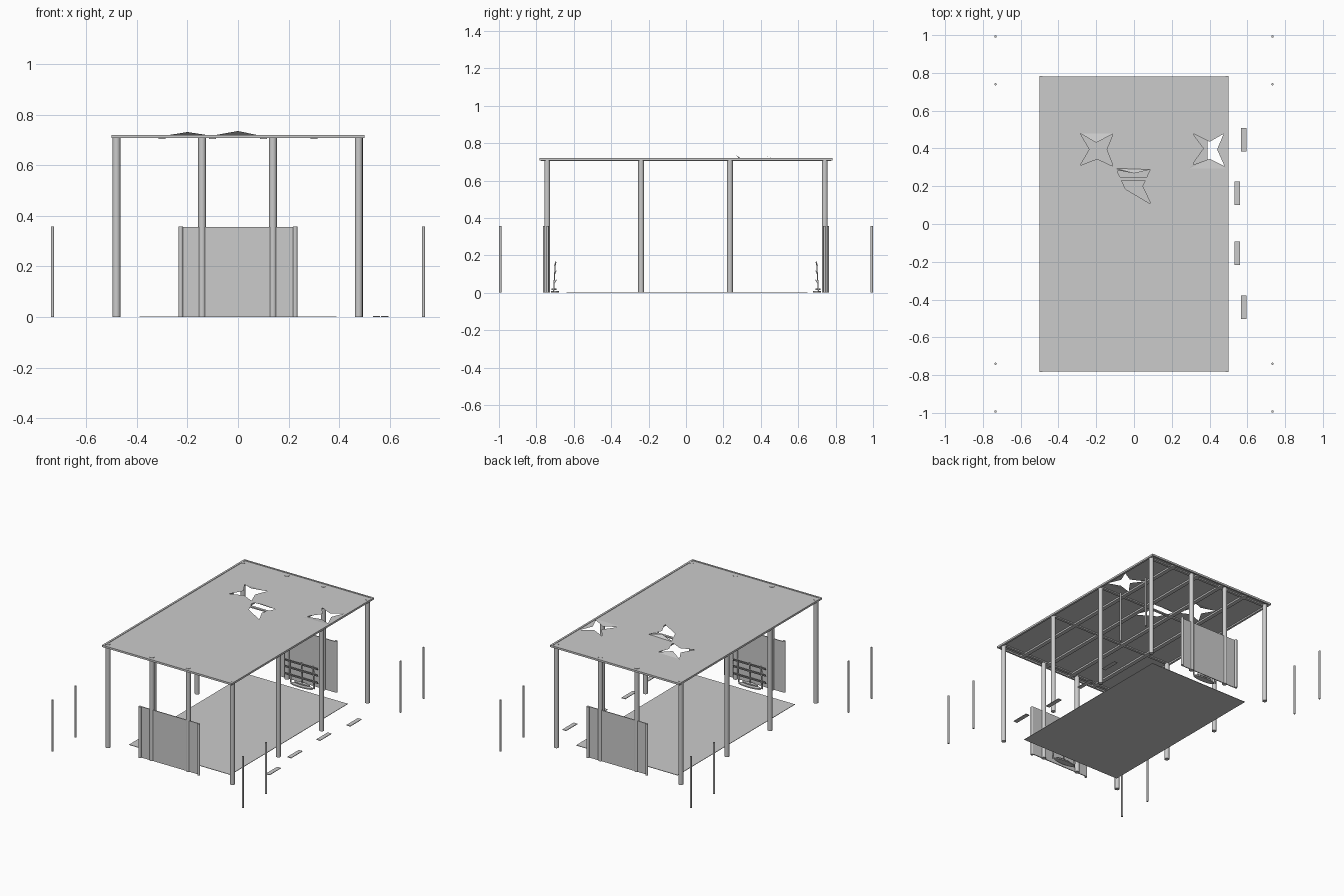
import bpy, bmesh, math
from mathutils import Vector

cube = bpy.data.objects.get("Cube")
if cube:
    bpy.data.objects.remove(cube, do_unlink=True)

mat = bpy.data.materials.new("plain_grey")
mat.use_nodes = True
GREY = (0.6, 0.6, 0.6, 1)
mat.diffuse_color = GREY
mat.node_tree.nodes["Principled BSDF"].inputs["Base Color"].default_value = GREY


def finish(bm, name):
    mesh = bpy.data.meshes.new(name)
    bm.to_mesh(mesh)
    bm.free()
    mesh.materials.append(mat)
    obj = bpy.data.objects.new(name, mesh)
    bpy.context.collection.objects.link(obj)
    return obj


def box(name, center, size, tilt=0):
    bm = bmesh.new()
    bmesh.ops.create_cube(bm, size=1)
    bmesh.ops.scale(bm, vec=size, verts=bm.verts)
    obj = finish(bm, name)
    obj.location = center
    obj.rotation_euler.x = tilt
    return obj


def pole(name, x, y, radius, height, sides=16, base=0, squash=1):
    bm = bmesh.new()
    bmesh.ops.create_cone(bm, cap_ends=True, segments=sides, radius1=radius,
                          radius2=radius, depth=height)
    for f in bm.faces:
        f.smooth = abs(f.normal.z) < 0.5
    for e in bm.edges:
        e.smooth = all(f.smooth for f in e.link_faces)
    bmesh.ops.scale(bm, vec=(1, squash, 1), verts=bm.verts)
    obj = finish(bm, name)
    obj.location = (x, y, base + height / 2)
    return obj


# Canopy sheet: outer field plus a small patch around each torn hole
SHEET_Z = 0.717


def rect(x0, x1, y0, y1):
    return [(x0, y0), (x1, y0), (x1, y1), (x0, y1)]


def fill(bm, outline, holes, lift=None):
    edges, verts = [], []
    for loop in [outline] + holes:
        vs = [bm.verts.new((x, y, SHEET_Z)) for x, y in loop]
        edges += [bm.edges.new((vs[i - 1], vs[i])) for i in range(len(vs))]
        verts.append(vs)
    made = bmesh.ops.triangle_fill(bm, edges=edges, use_beauty=True,
                                   normal=Vector((0, 0, 1)))
    for f in made["geom"]:
        if isinstance(f, bmesh.types.BMFace):
            f.normal_update()
            if f.normal.z < 0:
                f.normal_flip()
    if lift:
        verts[1][lift[0]].co.z += lift[1]


tears = [
    (rect(-0.3, -0.103, 0.296, 0.49),
     [(-.285, .48), (-.2, .43), (-.11, .478), (-.145, .395), (-.11, .305),
      (-.195, .345), (-.285, .31), (-.235, .395)], (1, 0.014)),
    (rect(-0.1, 0.1, 0.095, 0.295),
     [(-.092, .286), (0, .268), (.085, .288), (.045, .2), (.09, .105),
      (-.045, .185)], (1, 0.018)),
    (rect(0.295, 0.487, 0.295, 0.49),
     [(.305, .31), (.37, .4), (.31, .48), (.4, .435), (.475, .478),
      (.44, .395), (.48, .305), (.4, .345)], (7, -0.007)),
]
bm = bmesh.new()
fill(bm, rect(-0.498, 0.496, -0.775, 0.78), [t[0] for t in tears])
for patch, hole, lift in tears:
    fill(bm, patch, [hole], lift)
finish(bm, "canopy_sheet")

# Frame under the sheet
for s in (-1, 1):
    box("side_rail", (s * 0.492, 0, 0.7135), (0.014, 1.565, 0.013))
    box("end_rail", (0, s * 0.776, 0.7135), (0.995, 0.012, 0.013))
    for x in (0.1, 0.3):
        box("long_beam", (s * x, 0, 0.7095), (0.028, 1.55, 0.011))
    for y in (0.24, 0.735):
        box("cross_beam", (0, s * y, 0.7125), (0.97, 0.018, 0.008))

# Main poles
for s in (-1, 1):
    for x in (-0.48, -0.142, 0.138, 0.477):
        pole("end_pole", x, s * 0.742, 0.0155, 0.719)
    for y in (-0.24, 0.235):
        pole("side_pole", s * 0.479, y, 0.0155, 0.712)

# End screens, their posts and the loose corner stakes
for s in (-1, 1):
    box("end_screen", (0, s * 0.748, 0.178), (0.45, 0.006, 0.354))
    for t in (-1, 1):
        pole("screen_post", t * 0.226, s * 0.755, 0.009, 0.357)
        for y in (0.74, 0.993):
            pole("corner_stake", t * 0.733, s * y, 0.0065, 0.357, 12)

# Small slatted rack with a low oval foot, just inside each screen
for s in (-1, 1):
    for z in (0.06, 0.11, 0.155):
        box("rack_slat", (0, s * 0.698, z), (0.25, 0.004, 0.022), s * 0.5)
    for x in (-0.09, 0, 0.09):
        box("rack_upright", (x, s * 0.703, 0.085), (0.009, 0.006, 0.165), s * 0.06)
    pole("rack_foot", 0, s * 0.70, 0.085, 0.008, 24, 0, 0.26)
    pole("rack_foot_step", 0, s * 0.705, 0.06, 0.008, 24, 0.014, 0.22)

# Floor mat and stepping slabs
box("floor_mat", (0, 0.005, 0.0015), (0.78, 1.29, 0.003))
for x, y in ((0.58, 0.447), (0.547, 0.163), (0.547, -0.155), (0.58, -0.44)):
    box("step_slab", (x, y, 0.002), (0.029, 0.125, 0.004))
